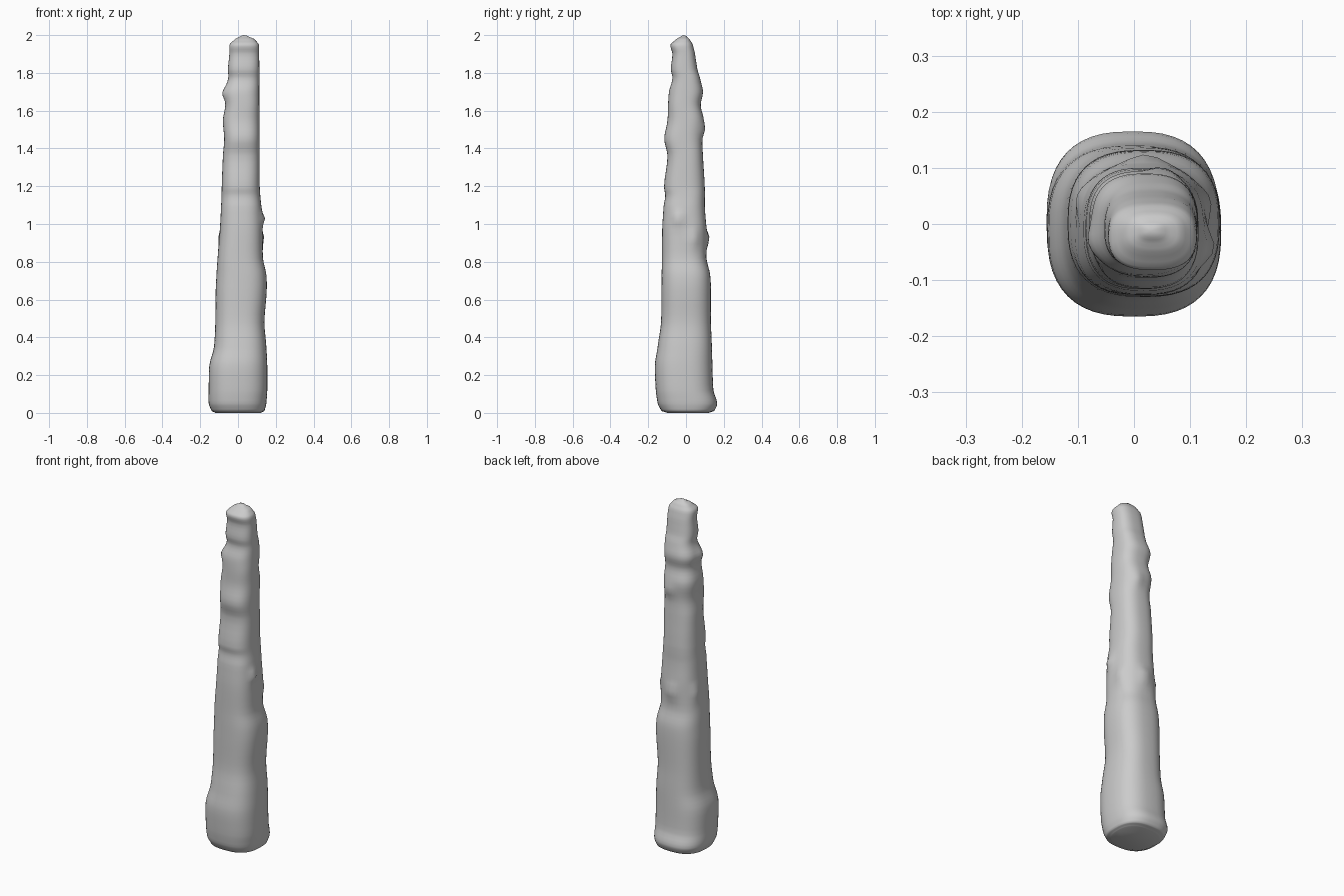
import bpy
import bmesh
from math import cos, sin, pi, copysign, exp
from mathutils import Vector

cube = bpy.data.objects.get("Cube")
if cube:
    bpy.data.objects.remove(cube, do_unlink=True)

SIDES = 48
# Outline in hundredths: height, right edge, left edge, front edge, back edge
OUTLINE = [
    (0, -12, 12, -10, 12), (1, -14, 14, -13, 15), (5, -15.5, 15, -15, 16.5),
    (12, -15.5, 15.5, -16, 14.5), (25, -15.2, 15.5, -16.5, 14), (35, -12.7, 15, -15, 13.7),
    (48, -12, 14, -13.2, 13.2), (65, -11.8, 15.2, -13, 13.2), (73, -11.4, 15, -12.9, 12.8),
    (82, -10.8, 13.2, -12.7, 10.8), (97, -9.6, 13, -12.6, 10.8), (109, -9, 12.4, -11.9, 10),
    (115, -8.7, 11.8, -11, 10), (120, -8.6, 11.5, -11.6, 9.9), (136, -8, 11.5, -9.8, 9),
    (145, -7.3, 11.5, -11.5, 8.6), (155, -8, 11.4, -9.8, 9.4), (163, -6.7, 11.3, -9.5, 7.8),
    (170, -7.5, 11.3, -9, 9), (177, -5.2, 11.3, -7.2, 7.5), (182, -5.3, 11.3, -8, 6),
    (190, -4.6, 11.2, -7.2, 4.8), (195, -4.4, 11, -8.2, 3.6), (198, -1.5, 8.5, -5, 1.8),
    (199.6, 1.5, 5, -2.4, 0),
]
# Small branch stubs: position, height, radius
KNOTS = [
    ((0.13, 0.04, 0.92), 0.014, 0.05), ((0.13, -0.04, 1.03), 0.018, 0.05),
    ((-0.1, 0.05, 0.92), 0.014, 0.05), ((0.02, 0.11, 0.92), 0.018, 0.06),
    ((-0.07, -0.03, 1.69), 0.01, 0.05), ((0.05, 0.09, 1.5), 0.012, 0.06),
]


def spline(a, b, c, d, t):
    """Smooth blend between b and c with softened end slopes."""
    m, n = (c - a) * 0.4, (d - b) * 0.4
    return (b * (2*t**3 - 3*t**2 + 1) + m * (t**3 - 2*t**2 + t)
            + c * (3*t**2 - 2*t**3) + n * (t**3 - t**2))


def resample(rows, steps):
    result = []
    for i in range(len(rows) - 1):
        before, after = rows[max(i - 1, 0)], rows[min(i + 2, len(rows) - 1)]
        for s in range(steps):
            t = s / steps
            z = rows[i][0] + (rows[i + 1][0] - rows[i][0]) * t
            edges = [spline(before[k], rows[i][k], rows[i + 1][k], after[k], t)
                     for k in range(1, 5)]
            result.append([v / 100 for v in [z] + edges])
    return result + [[v / 100 for v in rows[-1]]]


def ring_point(row, angle):
    """Point on a rounded-square cross-section, with knots pushed outward."""
    z, x0, x1, y0, y1 = row
    c, s = cos(angle), sin(angle)
    power = 2 / 2.6
    out = Vector((c, s, 0))
    p = Vector(((x0 + x1) / 2 + (x1 - x0) / 2 * copysign(abs(c) ** power, c),
                (y0 + y1) / 2 + (y1 - y0) / 2 * copysign(abs(s) ** power, s), z))
    push = sum(h * exp(-((p - Vector(k)).length / r * 1.7) ** 2) for k, h, r in KNOTS)
    return p + out * push


# Tapering trunk, lofted ring by ring
bm = bmesh.new()
rings = [[bm.verts.new(ring_point(row, 2 * pi * i / SIDES)) for i in range(SIDES)]
         for row in resample(OUTLINE, 4)]
for low, high in zip(rings, rings[1:]):
    for i in range(SIDES):
        j = (i + 1) % SIDES
        bm.faces.new((low[i], low[j], high[j], high[i]))

# Flat base and rounded tip
bm.faces.new(reversed(rings[0]))
tip = bm.verts.new((0.03, -0.012, 2))
for i in range(SIDES):
    bm.faces.new((rings[-1][i], rings[-1][(i + 1) % SIDES], tip))

mesh = bpy.data.meshes.new("trunk")
bm.to_mesh(mesh)
bm.free()
trunk = bpy.data.objects.new("trunk", mesh)
bpy.context.collection.objects.link(trunk)

# Plain grey surface
grey = bpy.data.materials.new("plain grey")
grey.use_nodes = True
colour = (0.6, 0.6, 0.6, 1)
grey.diffuse_color = colour
grey.node_tree.nodes["Principled BSDF"].inputs["Base Color"].default_value = colour
mesh.materials.append(grey)

bpy.context.view_layer.objects.active = trunk
trunk.select_set(True)
bpy.ops.object.shade_smooth_by_angle(angle=pi / 3)
